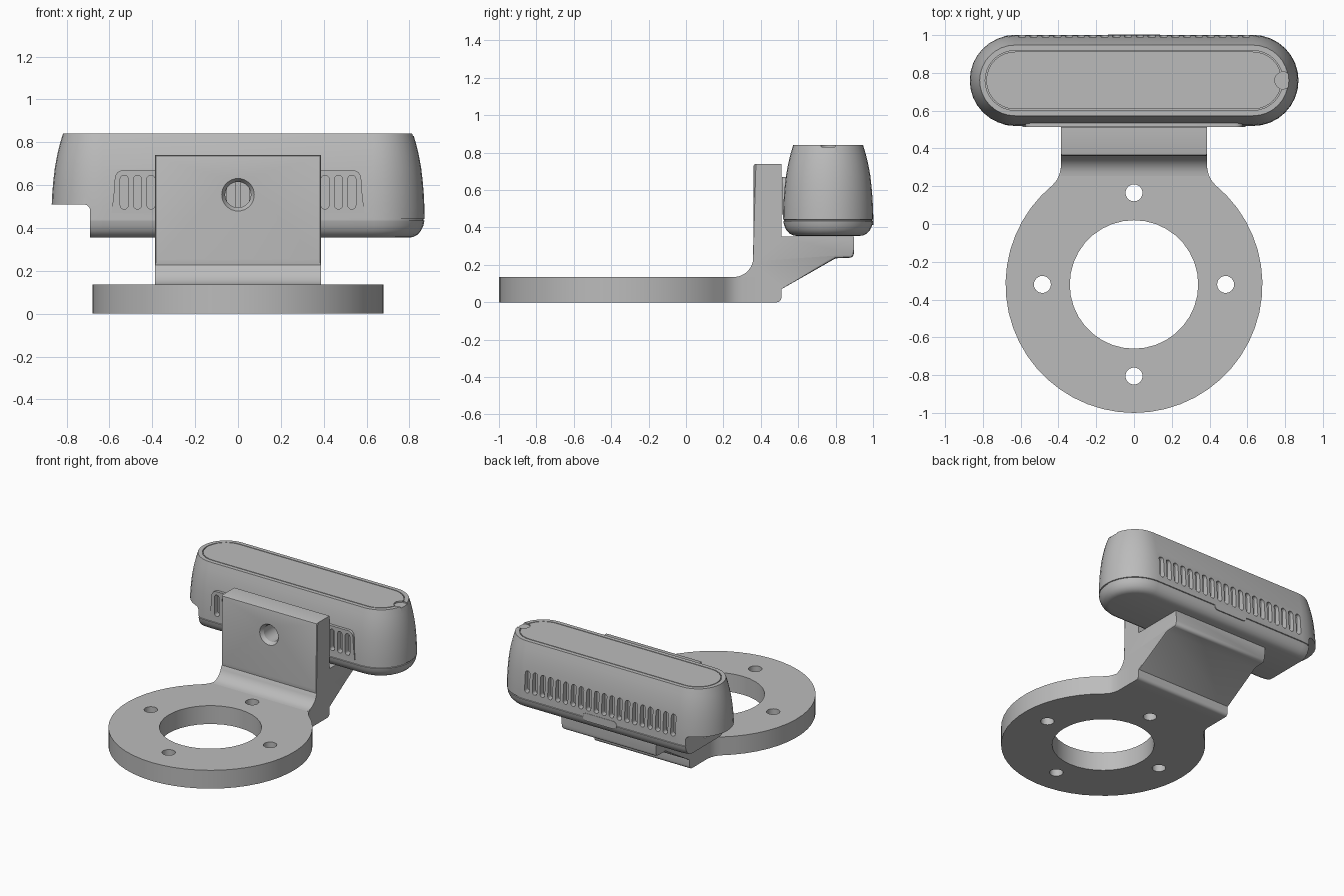
import bpy, bmesh
from math import sin, cos, pi, radians

if "Cube" in bpy.data.objects:
    bpy.data.objects.remove(bpy.data.objects["Cube"], do_unlink=True)

# One grey material
grey = bpy.data.materials.new("plain grey")
grey.use_nodes = True
colour = (0.5, 0.5, 0.5, 1)
grey.diffuse_color = colour
grey.node_tree.nodes["Principled BSDF"].inputs["Base Color"].default_value = colour


def finish(name, bm):
    bmesh.ops.recalc_face_normals(bm, faces=bm.faces)
    mesh = bpy.data.meshes.new(name)
    bm.to_mesh(mesh)
    bm.free()
    mesh.materials.append(grey)
    ob = bpy.data.objects.new(name, mesh)
    bpy.context.collection.objects.link(ob)
    return ob


def place(axis, u, v, w):
    return {"x": (w, u, v), "y": (u, w, v), "z": (u, v, w)}[axis]


def loft(name, axis, rings):
    """Skin a list of (outline, level) rings along an axis and cap both ends."""
    bm = bmesh.new()
    loops = [[bm.verts.new(place(axis, u, v, w)) for u, v in pts] for pts, w in rings]
    for a, b in zip(loops, loops[1:]):
        for i in range(len(a)):
            j = (i + 1) % len(a)
            bm.faces.new((a[i], a[j], b[j], b[i]))
    bm.faces.new(loops[0])
    bm.faces.new(loops[-1])
    return finish(name, bm)


def prism(name, axis, pts, lo, hi):
    return loft(name, axis, [(pts, lo), (pts, hi)])


def arc(cx, cy, r, start, end, n):
    return [(cx + r * cos(radians(start + (end - start) * i / n)),
             cy + r * sin(radians(start + (end - start) * i / n))) for i in range(n + 1)]


def circle(cx, cy, r, n):
    return arc(cx, cy, r, 0, 360, n)[:-1]


def stadium(cx, cy, half, r, n=16, upright=False):
    if upright:
        return arc(cx, cy + half, r, 0, 180, n) + arc(cx, cy - half, r, 180, 360, n)
    return arc(cx + half, cy, r, -90, 90, n) + arc(cx - half, cy, r, 90, 270, n)


def boolean(ob, tools, operation="DIFFERENCE"):
    for tool in tools:
        tool.hide_render = True
    bpy.ops.object.select_all(action="DESELECT")
    for tool in tools:
        tool.select_set(True)
    bpy.context.view_layer.objects.active = tools[0]
    if len(tools) > 1:
        bpy.ops.object.join()
    mod = ob.modifiers.new("cut", "BOOLEAN")
    mod.operation, mod.solver, mod.object = operation, "EXACT", tools[0]
    bpy.context.view_layer.objects.active = ob
    bpy.ops.object.modifier_apply(modifier=mod.name)
    bpy.data.objects.remove(tools[0], do_unlink=True)


def smooth(ob, angle=30):
    bpy.ops.object.select_all(action="DESELECT")
    ob.select_set(True)
    bpy.context.view_layer.objects.active = ob
    bpy.ops.object.shade_smooth_by_angle(angle=radians(angle))


# Mounting ring with a short neck
DISC_Y, THICK, WALL = -0.32, 0.135, 0.387
flare = [(0.43, 0.207), (0.407, 0.235), (0.394, 0.265), (WALL, 0.30), (WALL, 0.42)]
outline = arc(0, DISC_Y, 0.68, 129.2, 410.8, 40)[1:-1]
outline += flare + [(-x, y) for x, y in reversed(flare)]
ring = prism("mounting_ring", "z", outline, 0, THICK)
holes = [prism("cutter", "z", circle(0, DISC_Y, 0.34, 36), -0.1, 0.3)]
for k in range(4):
    x, y = 0.485 * cos(k * pi / 2), DISC_Y + 0.485 * sin(k * pi / 2)
    holes.append(prism("cutter", "z", circle(x, y, 0.045, 24), -0.1, 0.3))
boolean(ring, holes)
smooth(ring)

# Upright wall with a braced shelf, drawn in side profile
profile = [(0.42, 0)] + arc(0.485, 0.025, 0.025, -90, 0, 4)
profile += [(0.51, 0.07), (0.80, 0.235)] + arc(0.875, 0.26, 0.022, -90, 0, 4)
profile += [(0.897, 0.352), (0.51, 0.352), (0.51, 0.74), (0.36, 0.74)]
profile += arc(0.255, 0.24, 0.105, 0, -90, 8) + [(0.42, THICK)]
bracket = prism("wall_bracket", "x", profile, -WALL, WALL)
bm = bmesh.new()
bm.from_mesh(bracket.data)


def trimmed(edge):
    a, b = (v.co for v in edge.verts)
    front = all(p.y < 0.361 and p.z > 0.23 for p in (a, b))
    brace = abs(a.x - b.x) < 0.01 and all(p.y > 0.509 and 0.06 < p.z < 0.3 for p in (a, b))
    return front or brace


bmesh.ops.bevel(bm, geom=[e for e in bm.edges if trimmed(e)], offset=0.014,
                segments=2, profile=0.5, affect="EDGES")
bm.to_mesh(bracket.data)
bm.free()
bolt = loft("cutter", "y", [(circle(0, 0.555, r, 32), y) for r, y in
            ((0.08, 0.34), (0.076, 0.36), (0.06, 0.385), (0.06, 0.6))])
boolean(bracket, [bolt])
smooth(bracket)

# Long rounded housing, lofted from bottom to top with a seam groove
CY, HALF, TOP = 0.76, 0.63, 0.84
levels = [(0.355, 0.17), (0.358, 0.188), (0.368, 0.207), (0.385, 0.223), (0.41, 0.235),
          (0.434, 0.24), (0.436, 0.235), (0.441, 0.235), (0.443, 0.241), (0.50, 0.24),
          (0.56, 0.237), (0.62, 0.232), (0.68, 0.225), (0.74, 0.214), (0.79, 0.202),
          (TOP, 0.187)]
housing = loft("housing", "z", [(stadium(0, CY, HALF, r), z) for z, r in levels])

# Raised vent panel on the front of the housing
panel = [(-0.59, 0.47), (0.59, 0.47), (0.58, 0.56)]
panel += arc(0.535, 0.63, 0.04, 0, 90, 6) + arc(-0.535, 0.63, 0.04, 90, 180, 6) + [(-0.58, 0.56)]
boolean(housing, [prism("vent_panel", "y", panel, 0.513, 0.62)], "UNION")

# Vent slots front and back
slots = []
for i in range(20):
    x = (i - 9.5) * 0.0625
    slot = stadium(x, 0.567, 0.06, 0.019, 8, True)
    slots.append(prism("cutter", "y", slot, 0.96, 1.1))
    if 0 < i < 19:
        slots.append(prism("cutter", "y", slot, 0.4, 0.555))
boolean(housing, slots)

# Fine groove around the lid, and the finger scoop at its end
groove = prism("cutter", "z", stadium(0, CY, HALF, 0.158), TOP - 0.008, TOP + 0.05)
core = prism("cutter", "z", stadium(0, CY, HALF, 0.152), TOP - 0.1, TOP + 0.1)
boolean(groove, [core])
boolean(housing, [groove])
scoop = prism("cutter", "z", circle(0.79, CY, 0.045, 24), TOP - 0.01, TOP + 0.05)
boolean(housing, [scoop])

# Stepped notch under one end, with a small socket in its inner face
notch = [(-1.1, 0.2), (-0.69, 0.2)] + arc(-0.72, 0.48, 0.03, 0, 90, 6) + [(-1.1, 0.51)]
boolean(housing, [prism("cutter", "y", notch, 0.3, 1.2)])
boolean(housing, [prism("cutter", "x", circle(CY, 0.43, 0.02, 16), -0.8, -0.65)])
smooth(housing)

# Small latch across the seam at the back
latch = prism("rear_latch", "y", stadium(0, 0.44, 0.11, 0.028, 8), 0.97, 1.003)
smooth(latch)
